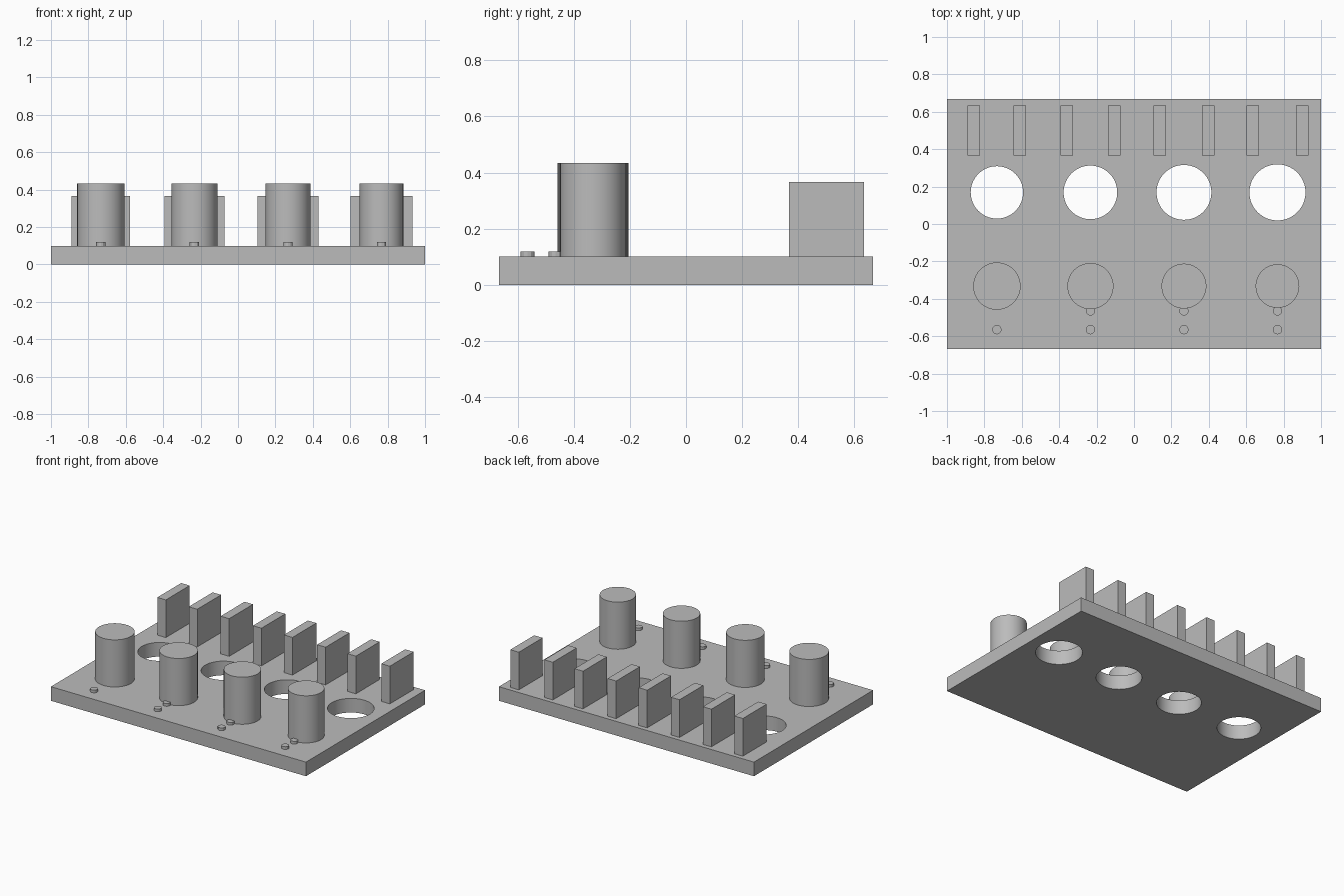
import bpy
import math

cube = bpy.data.objects.get("Cube")
if cube:
    bpy.data.objects.remove(cube, do_unlink=True)

grey = bpy.data.materials.new("plain_grey")
grey.use_nodes = True
grey.diffuse_color = (0.5, 0.5, 0.5, 1)
grey.node_tree.nodes["Principled BSDF"].inputs["Base Color"].default_value = (0.5, 0.5, 0.5, 1)


def finish(name):
    obj = bpy.context.object
    obj.name = name
    obj.data.materials.append(grey)
    return obj


def box(name, x0, x1, y0, y1, z0, z1):
    bpy.ops.mesh.primitive_cube_add(size=1, location=((x0 + x1) / 2, (y0 + y1) / 2, (z0 + z1) / 2))
    bpy.context.object.scale = (x1 - x0, y1 - y0, z1 - z0)
    bpy.ops.object.transform_apply(location=False, rotation=False, scale=True)
    return finish(name)


def cylinder(name, x, y, radius, z0, z1, sides=64):
    bpy.ops.mesh.primitive_cylinder_add(vertices=sides, radius=radius, depth=z1 - z0,
                                        location=(x, y, (z0 + z1) / 2))
    if sides > 12:
        bpy.ops.object.shade_smooth_by_angle(angle=math.radians(30))
    return finish(name)


TOP = 0.1          # upper surface of the plate
STEP = 0.0033      # change of clearance from one column to the next
WALL = 0.0667      # wall thickness

plate = box("base_plate", -1, 1, -0.667, 0.667, 0, TOP)
cutters = []

for i in range(4):
    x = -0.733 + 0.5 * i
    n = i + 1

    # Hole cutter, growing by column
    cutters.append(cylinder(f"hole_cutter_{n}", x, 0.169, 0.14 + STEP * i, -0.1, TOP + 0.1))

    # Peg, shrinking by column
    cylinder(f"peg_{n}", x, -0.332, 0.1265 - STEP * i, TOP - 0.005, 0.434)

    # Pair of walls with a widening slot
    gap = 0.09 + STEP * i
    for side, word in ((-1, "right"), (1, "left")):
        inner, outer = x + side * gap, x + side * (gap + WALL)
        box(f"slot_wall_{word}_{n}", min(inner, outer), max(inner, outer),
            0.367, 0.634, TOP - 0.005, 0.367)

    # Raised dots that count the columns
    for k in range(min(n, 2)):
        cylinder(f"marker_dot_{n}_{k + 1}", x, -0.565 + 0.1 * k, 0.025, TOP - 0.005, 0.119, 12)

# Cut the holes through the plate
for cutter in cutters:
    mod = plate.modifiers.new("hole", 'BOOLEAN')
    mod.operation = 'DIFFERENCE'
    mod.solver = 'EXACT'
    mod.object = cutter
bpy.context.view_layer.objects.active = plate
for mod in list(plate.modifiers):
    bpy.ops.object.modifier_apply(modifier=mod.name)
for cutter in cutters:
    bpy.data.objects.remove(cutter, do_unlink=True)

bpy.ops.object.select_all(action='DESELECT')
plate.select_set(True)
bpy.ops.object.shade_smooth_by_angle(angle=math.radians(30))
